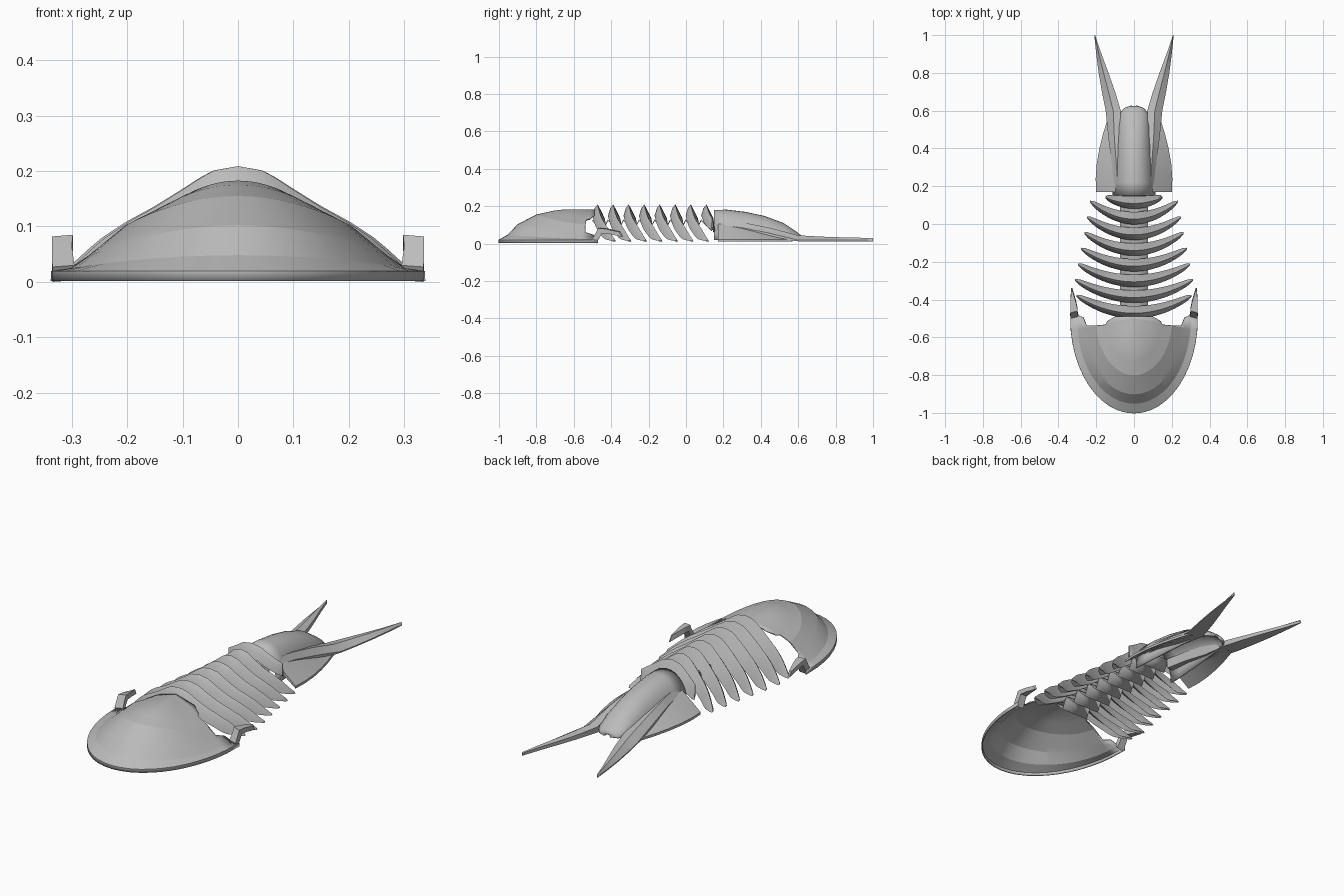
import bpy
from math import sin, cos, pi, sqrt

if "Cube" in bpy.data.objects:
    bpy.data.objects.remove(bpy.data.objects["Cube"], do_unlink=True)

stone = bpy.data.materials.new("stone grey")
stone.use_nodes = True
GREY = (0.5, 0.5, 0.5, 1)
stone.diffuse_color = GREY
stone.node_tree.nodes["Principled BSDF"].inputs["Base Color"].default_value = GREY


def interp(x, pts):
    for (a, p), (b, q) in zip(pts, pts[1:]):
        if x <= b:
            return p + (q - p) * max(0, x - a) / (b - a)
    return pts[-1][1]


def loft(name, rows, closed=False, shell=0, angle=30):
    """Skin a list of equal rows of points; closed rows get end caps."""
    n = len(rows[0])
    verts = [p for row in rows for p in row]
    faces = []
    for r in range(len(rows) - 1):
        for i in range(n if closed else n - 1):
            j = (i + 1) % n
            faces.append((r * n + i, r * n + j, (r + 1) * n + j, (r + 1) * n + i))
    if closed:
        faces += [tuple(range(n))[::-1], tuple(range(len(verts) - n, len(verts)))]
    mesh = bpy.data.meshes.new(name)
    mesh.from_pydata(verts, [], faces)
    mesh.validate()
    mesh.materials.append(stone)
    ob = bpy.data.objects.new(name, mesh)
    bpy.context.collection.objects.link(ob)
    bpy.context.view_layer.objects.active = ob
    bpy.ops.object.select_all(action="DESELECT")
    ob.select_set(True)
    bpy.ops.object.mode_set(mode="EDIT")
    bpy.ops.mesh.select_all(action="SELECT")
    bpy.ops.mesh.remove_doubles(threshold=0.0005)
    bpy.ops.mesh.normals_make_consistent(inside=False)
    bpy.ops.object.mode_set(mode="OBJECT")
    bpy.ops.object.shade_smooth_by_angle(angle=angle * pi / 180)
    if shell:
        mod = ob.modifiers.new("thickness", "SOLIDIFY")
        mod.thickness = shell
        mod.offset = 0
    return ob


# Head shield: half-elliptic dome with a flat rim and a notched back edge
SIDE = [(0, .178), (.3, .15), (.6, .1), (.8, .045), (.9, .022), (1, .018)]
FRONT = [(0, .178), (.35, .18), (.6, .152), (.8, .1), (.92, .035), (1, .018)]
BACK = [(0, -.49), (.13, -.49), (.15, -.535), (.25, -.54), (.27, -.49), (.34, -.47)]
RADII = [0, .15, .3, .42, .45, .6, .75, .8, .9, 1]
rows = []
for r in RADII:
    row = []
    for k in range(25):
        a = pi * k / 24
        f = sin(a)
        x = .335 * r * cos(a)
        y = interp(abs(x), BACK) * (1 - f) + (-.5 - .5 * r * f) * f
        y = min(y, -.5 - .5 * r * f) if 0 < k < 24 else interp(abs(x), BACK)
        z = interp(r, SIDE) * (1 - f * f) + interp(r, FRONT) * f * f
        row.append((x, y, z))
    rows.append(row)
rows.append([(x, y, .002) for x, y, z in rows[-1]])
loft("head_shield", rows, shell=.006, angle=12)

# Cheek horns: a post on each rear corner with a blade hooking backwards
HORN = [(-.49, .015, .295, .335), (-.47, .05, .3, .336), (-.46, .07, .298, .336),
        (-.42, .066, .306, .336), (-.35, .05, .327, .334)]
for side, s in (("left", 1), ("right", -1)):
    rows = []
    for y, z, xi, xo in HORN:
        rows.append([(s * xi, y, z + .015), (s * xo, y - .01, z + .012),
                     (s * xo, y + .01, z - .015), (s * xi, y + .012, z - .012)])
    loft(side + "_cheek_horn", rows, closed=True)

# Body ribs: peaked arched bands sweeping back to pointed tips
ARCH = [(0, .209), (.16, .2), (.32, .168), (.48, .137), (.65, .108),
        (.81, .075), (.95, .035), (1, .022)]
STEP = .083
TIPS = [.305, .312, .297, .28, .263, .248, .232, .15]
for i, tip in enumerate(TIPS):
    y0 = -.5 + STEP * i
    sweep = .09 if tip > .2 else .03
    rows = []
    for k in range(-14, 15):
        u = k / 14
        z = interp(abs(u), ARCH)
        if tip < .2:
            z = interp(abs(u) * .5, ARCH)
        w = .15 + .85 * sqrt(1 - u * u)
        y = y0 + sweep * u * u + .03 * (1 - w)
        drop = min(.075, z - .01)
        rows.append([(u * tip, y, z - drop * .8), (u * tip, y + .012 * w, z - .02 * w),
                     (u * tip, y + .028 * w, z), (u * tip, y + .044 * w, z - .03 * w),
                     (u * tip, y + .066 * w, z - drop),
                     (u * tip, y + .03 * w, z - drop * .6)])
    loft(f"body_rib_{i + 1}", rows, closed=True, angle=40)

# Folded strip along the underside joining the ribs
rows = []
for i in range(len(TIPS)):
    y = -.5 + STEP * i
    for dy, z in ((0, .125), (.055, .07)):
        rows.append([(-.075, y + dy, z), (.075, y + dy, z)])
rows.append([(-.075, .165, .125), (.075, .165, .125)])
loft("belly_strip", rows, shell=.008)

# Tail axis: tapering half-round ridge
AXIS = [(.15, .11, .175), (.22, .107, .176), (.32, .1, .164), (.42, .092, .142),
        (.52, .082, .105), (.58, .072, .065), (.61, .05, .042), (.622, .015, .03)]
rows = [[(w * cos(pi * k / 16), y, .02 + (h - .02) * sin(pi * k / 16) ** .9)
         for k in range(17)] for y, w, h in AXIS]
loft("tail_axis", rows, shell=.01)

# Tail flanks and long spines, mirrored on both sides
FLANK = [(.17, .2, .12), (.24, .203, .112), (.32, .197, .1), (.4, .183, .082),
         (.48, .163, .062), (.57, .135, .04)]
SPINE = [(.17, .065, .1, .125), (.3, .07, .115, .11), (.45, .072, .135, .08),
         (.6, .07, .15, .04), (.7, .1, .17, .034), (.8, .135, .187, .03),
         (.9, .172, .2, .028), (1, .206, .21, .025)]
for side, s in (("left", 1), ("right", -1)):
    rows = []
    for y, x, z in FLANK:
        rows.append([(s * .08, y, z), (s * (.08 + x) / 2, y, z * .5 + .012),
                     (s * x, y, .022), (s * x, y, .01), (s * .08, y, z - .02)])
    loft(side + "_tail_flank", rows, closed=True)
    rows = []
    for y, xi, xo, z in SPINE:
        low = max(.012, z - .05)
        rows.append([(s * xi, y, z), (s * (xi + xo) / 2, y, z + .004),
                     (s * xo, y, max(low + .006, z - .025)), (s * xo, y, low),
                     (s * xi, y, low)])
    loft(side + "_tail_spine", rows, closed=True)
